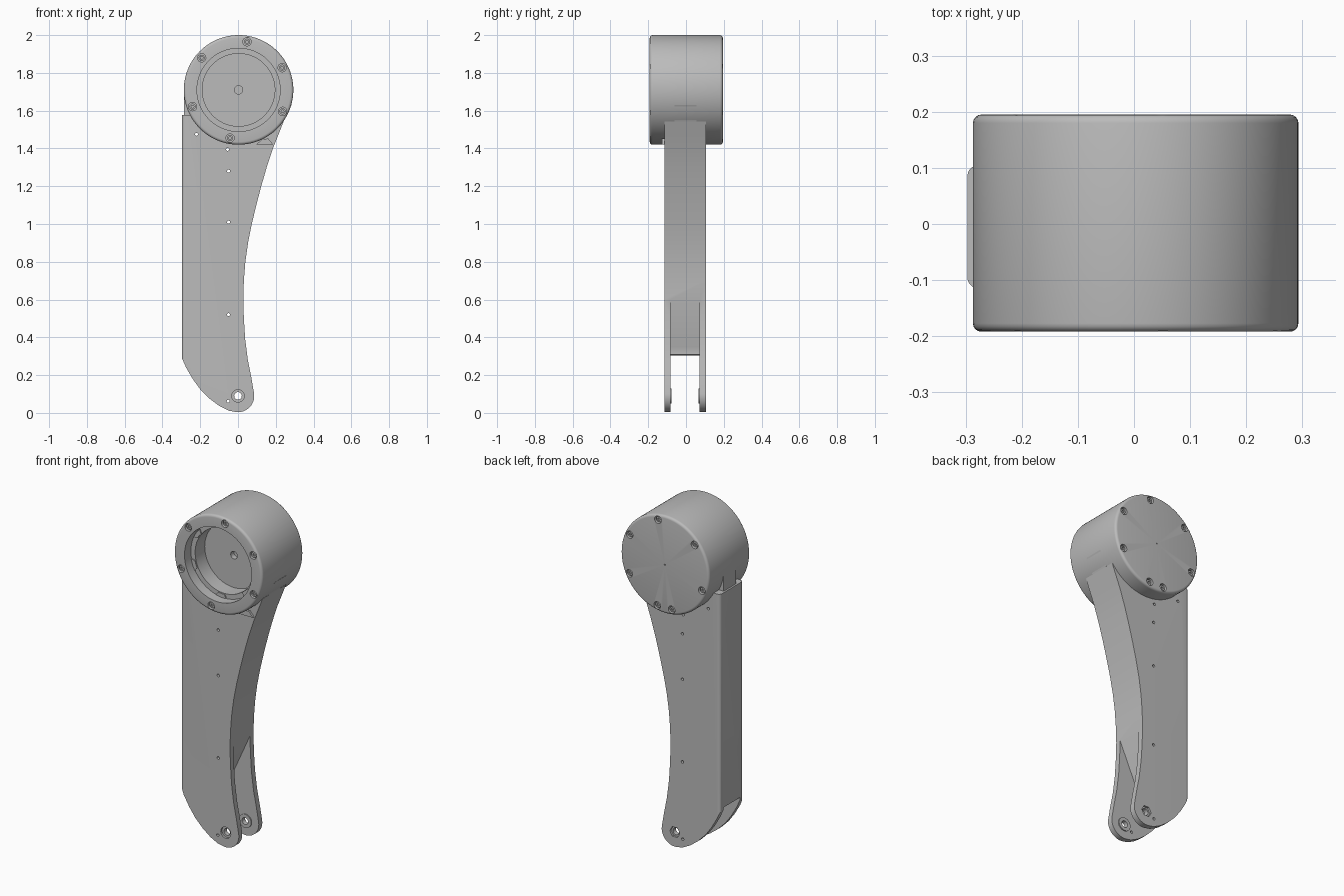
import bpy
import bmesh
from math import cos, sin, radians, tau, pi

cube = bpy.data.objects.get("Cube")
if cube:
    bpy.data.objects.remove(cube, do_unlink=True)

grey = bpy.data.materials.new("satin_grey")
grey.use_nodes = True
COLOUR = (0.5, 0.5, 0.5, 1)
grey.diffuse_color = COLOUR
grey.node_tree.nodes["Principled BSDF"].inputs["Base Color"].default_value = COLOUR

CX, CZ, R = 0.003, 1.71, 0.29      # housing axis and radius
FRONT, BACK = -0.192, 0.195        # housing faces
LEG_F, LEG_B = -0.115, 0.105       # leg faces
GAP_F, GAP_B = -0.083, 0.072       # fork gap


def arc(x, z, r, start, end, n):
    """Points on an arc in the XZ plane, angles in degrees."""
    angles = [radians(start + (end - start) * i / n) for i in range(n + 1)]
    return [(x + r * cos(a), z + r * sin(a)) for a in angles]


def disc(x, z, r, n=32):
    return arc(x, z, r, 0, 360, n)[:-1]


def finish(name, bm):
    bmesh.ops.recalc_face_normals(bm, faces=bm.faces)
    mesh = bpy.data.meshes.new(name)
    bm.to_mesh(mesh)
    bm.free()
    ob = bpy.data.objects.new(name, mesh)
    bpy.context.collection.objects.link(ob)
    mesh.materials.append(grey)
    return ob


def prisms(name, parts, bevel_back=0):
    """Extrude XZ outlines between two y values; parts = (points, y0, y1)."""
    bm = bmesh.new()
    for pts, y0, y1 in parts:
        face = bm.faces.new([bm.verts.new((x, y0, z)) for x, z in pts])
        ext = bmesh.ops.extrude_face_region(bm, geom=[face])["geom"]
        for v in ext:
            if isinstance(v, bmesh.types.BMVert):
                v.co.y = y1
    if bevel_back:
        back = min(v.co.x for v in bm.verts) + 0.001
        edges = [e for e in bm.edges if all(v.co.x < back for v in e.verts)
                 and abs(e.verts[0].co.y - e.verts[1].co.y) < 0.001]
        bmesh.ops.bevel(bm, geom=edges, offset=bevel_back, segments=5,
                        profile=0.5, affect='EDGES')
    return finish(name, bm)


def lathe(name, profile, steps=112):
    """Spin (radius, y) points about the housing axis."""
    bm = bmesh.new()
    verts = [bm.verts.new((CX + r, y, CZ)) for r, y in profile]
    edges = [bm.edges.new(p) for p in zip(verts, verts[1:])]
    bmesh.ops.spin(bm, geom=verts + edges, cent=(CX, 0, CZ), axis=(0, 1, 0),
                   angle=tau, steps=steps)
    bmesh.ops.remove_doubles(bm, verts=bm.verts, dist=0.0001)
    return finish(name, bm)


def activate(ob):
    bpy.ops.object.select_all(action='DESELECT')
    ob.select_set(True)
    bpy.context.view_layer.objects.active = ob


def cut(ob, parts):
    cutter = prisms("cutter", parts)
    mod = ob.modifiers.new("cut", 'BOOLEAN')
    mod.operation, mod.solver, mod.object = 'DIFFERENCE', 'EXACT', cutter
    activate(ob)
    bpy.ops.object.modifier_apply(modifier=mod.name)
    bpy.data.objects.remove(cutter, do_unlink=True)


def smooth(ob):
    activate(ob)
    bpy.ops.object.shade_smooth_by_angle(angle=radians(30))


# Motor housing: rounded drum with a stepped recess in the front
b = 0.015
rim_front = [(R - b + b * cos(a), FRONT + b - b * sin(a))
             for a in [pi / 2 * (1 - i / 4) for i in range(5)]]
rim_back = [(R - b + b * cos(a), BACK - b + b * sin(a))
            for a in [pi / 2 * i / 4 for i in range(5)]]
FLOOR, STEP = FRONT + 0.15, FRONT + 0.06
housing = lathe("motor_housing", [
    (0, FLOOR + 0.03), (0.022, FLOOR + 0.03), (0.022, FLOOR),
    (0.192, FLOOR), (0.192, STEP), (0.22, STEP), (0.22, FRONT),
    *rim_front, *rim_back, (0, BACK)])

# Counterbored screws on both end faces
SCREWS = [27, 80, 139, 200, 260, 334]


def on_ring(angle, r=0.259):
    return CX + r * cos(radians(angle)), CZ + r * sin(radians(angle))


front_pts = [on_ring(a) for a in SCREWS]
back_pts = [on_ring(a) for a in SCREWS + [281]]
cut(housing, [(disc(x, z, 0.022), FRONT - 0.02, FRONT + 0.02) for x, z in front_pts]
    + [(disc(x, z, 0.022), BACK - 0.02, BACK + 0.02) for x, z in back_pts]
    + [(disc(CX, CZ, 0.004, 12), BACK - 0.02, BACK + 0.02)])
smooth(housing)
for name, pts, y0, y1 in (("front_screws", front_pts, FRONT + 0.008, FRONT + 0.022),
                          ("back_screws", back_pts, BACK - 0.022, BACK - 0.008)):
    screws = prisms(name, [(disc(x, z, 0.016, 24), y0, y1) for x, z in pts])
    mouth = (y0 - 0.01, y0 + 0.008) if y0 < 0 else (y1 - 0.008, y1 + 0.01)
    cut(screws, [(disc(x, z, 0.008, 6), *mouth) for x, z in pts])
    smooth(screws)

# Small pads on the recess step
pads = []
for a in (20, 92, 146, 200, 265, 315):
    pads.append((arc(CX, CZ, 0.218, a - 9, a + 9, 6) + arc(CX, CZ, 0.195, a + 6, a - 6, 6),
                 STEP - 0.006, STEP + 0.004))
prisms("recess_pads", pads)

# Leg: curved outline hugging the underside of the housing
outline = [(-0.297, 1.577), (-0.297, 0.29), (-0.275, 0.24), (-0.24, 0.18), (-0.2, 0.125),
           (-0.15, 0.075), (-0.1, 0.037), (-0.05, 0.012)]
outline += arc(0, 0.09, 0.086, 258, 368, 18)
outline += [(0.07, 0.19), (0.052, 0.28), (0.038, 0.39), (0.031, 0.5), (0.028, 0.6),
            (0.031, 0.7), (0.039, 0.8), (0.053, 0.9), (0.073, 1.0), (0.097, 1.1),
            (0.123, 1.2), (0.152, 1.3), (0.185, 1.4), (0.217, 1.48), (0.241, 1.542)]
outline += arc(CX, CZ, 0.275, 322, 209, 40)
leg = prisms("leg", [(outline, LEG_F, LEG_B)], bevel_back=0.02)

# Fork slot with a sloped throat, then pivot and pin holes
cut(leg, [([(0.028, 0.6), (-0.085, 0.35), (-0.085, 0.31), (-0.4, 0.3), (-0.4, -0.1),
            (0.3, -0.1), (0.3, 0.6)], GAP_F, GAP_B)])
PINS = [(-0.055, 1.395), (-0.05, 1.28), (-0.05, 1.01), (-0.05, 0.52), (-0.052, 0.062),
        (-0.22, 1.475)]
cut(leg, [(disc(x, z, 0.008, 16), -0.3, 0.3) for x, z in PINS]
    + [(disc(0, 0.09, 0.02), -0.3, 0.3)])
cut(leg, [(disc(0, 0.09, 0.033), LEG_F - 0.05, LEG_F + 0.012),
          (disc(0, 0.09, 0.033, 6), LEG_B - 0.012, LEG_B + 0.05)])
smooth(leg)

# Raised bosses around the pivot inside the fork
for name, y0, y1 in (("front_pivot_boss", GAP_F - 0.004, GAP_F + 0.006),
                     ("back_pivot_boss", GAP_B - 0.006, GAP_B + 0.004)):
    boss = prisms(name, [(disc(0, 0.09, 0.04), y0, y1)])
    cut(boss, [(disc(0, 0.09, 0.02), -0.3, 0.3)])
    smooth(boss)

# Narrow tabs joining the leg to the housing sides
back_tab = [(-0.286, CZ), (-0.286, 1.56), (-0.24, 1.56), (-0.27, CZ)]
front_tab = [(0.2, 1.47), (0.215, 1.475), (0.241, 1.542), (0.283, 1.63), (0.265, 1.63)]
prisms("back_tab", [(back_tab, -0.06, 0.055)])
prisms("front_tab", [(front_tab, -0.06, 0.055)])

# Small gusset under the housing
prisms("gusset", [([(0.095, 1.42), (0.187, 1.42), (0.16, 1.452), (0.13, 1.45)],
                   LEG_F - 0.012, LEG_F + 0.01)])
